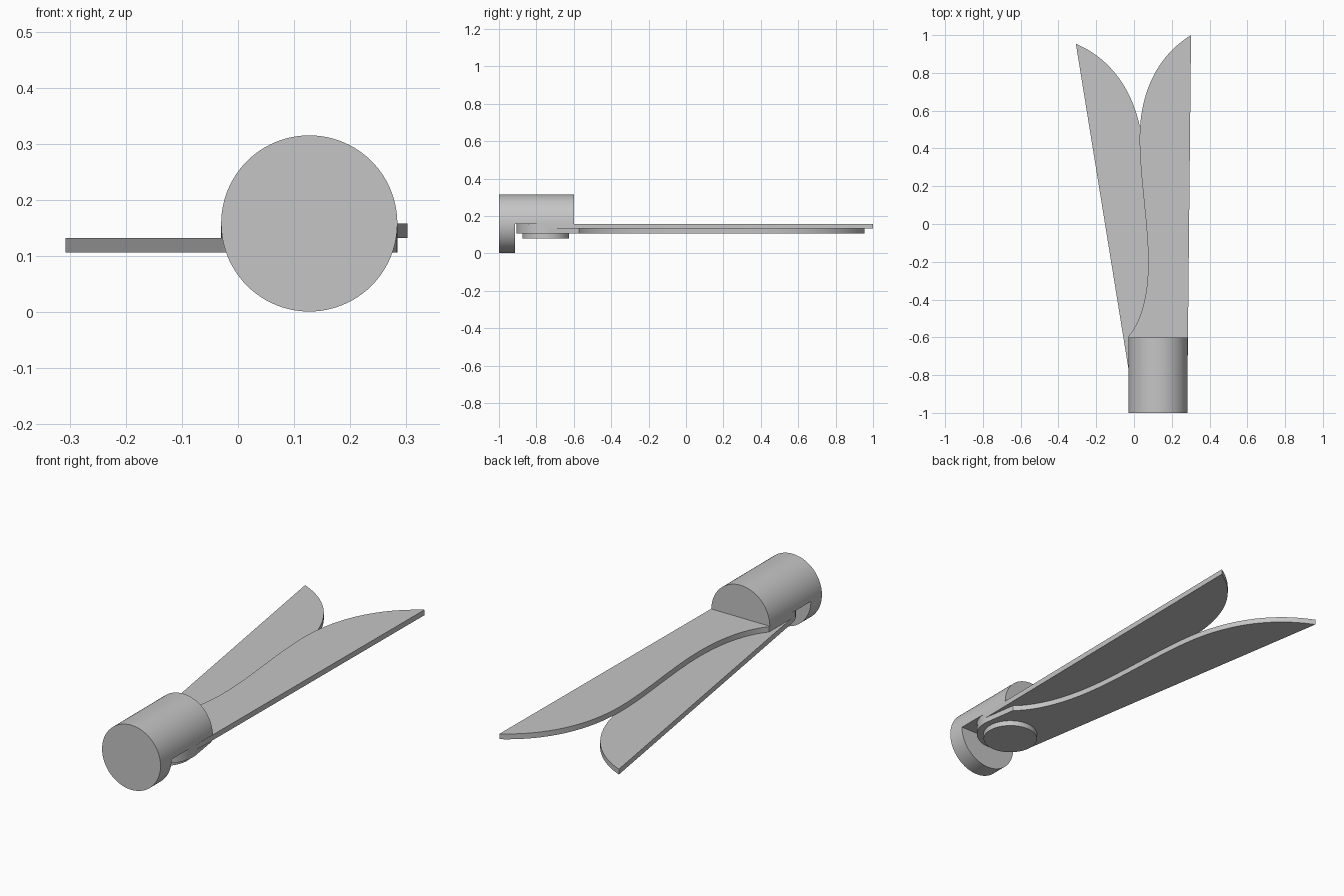
import bpy, bmesh, math
from mathutils import Vector, Matrix
from mathutils.geometry import interpolate_bezier

cube = bpy.data.objects.get("Cube")
if cube:
    bpy.data.objects.remove(cube, do_unlink=True)

COLOUR = (0.56, 0.56, 0.56, 1)
grey = bpy.data.materials.new("plain grey")
grey.use_nodes = True
grey.diffuse_color = COLOUR
grey.node_tree.nodes["Principled BSDF"].inputs["Base Color"].default_value = COLOUR

PX, PY = 0.127, -0.75        # pivot position
R = 0.157                    # handle radius and blade heel radius
AXIS_Z = 0.158               # handle axis height
THICK = 0.026                # blade thickness


def finish(name, bm):
    bmesh.ops.recalc_face_normals(bm, faces=bm.faces)
    mesh = bpy.data.meshes.new(name)
    bm.to_mesh(mesh)
    bm.free()
    mesh.materials.append(grey)
    obj = bpy.data.objects.new(name, mesh)
    bpy.context.collection.objects.link(obj)
    return obj


def smooth(obj):
    bpy.ops.object.select_all(action="DESELECT")
    obj.select_set(True)
    bpy.context.view_layer.objects.active = obj
    bpy.ops.object.shade_smooth_by_angle(angle=math.radians(30))


def cylinder(name, radius, depth, matrix):
    bm = bmesh.new()
    bmesh.ops.create_cone(bm, cap_ends=True, segments=96, radius1=radius,
                          radius2=radius, depth=depth, matrix=matrix)
    return finish(name, bm)


def prism(name, outline, z0, z1):
    bm = bmesh.new()
    face = bm.faces.new([bm.verts.new((x, y, z0)) for x, y in outline])
    ext = bmesh.ops.extrude_face_region(bm, geom=[face])
    top = [v for v in ext["geom"] if isinstance(v, bmesh.types.BMVert)]
    bmesh.ops.translate(bm, verts=top, vec=(0, 0, z1 - z0))
    return finish(name, bm)


# Blade outline: wavy inner edge, straight outer edge, round heel
waves = [((-0.03, -0.595), (0.05, -0.5), (0.075, -0.35), (0.075, -0.2)),
         ((0.075, -0.2), (0.075, 0), (0.03, 0.25), (0.03, 0.45)),
         ((0.03, 0.45), (0.03, 0.72), (0.14, 0.9), (0.302, 1))]
outline = []
for start, h1, h2, end in waves:
    pts = interpolate_bezier(Vector(start), Vector(h1), Vector(h2), Vector(end), 25)
    outline += [p.xy for p in pts[:-1]]
outline.append(Vector((0.302, 1)))
for i in range(49):
    a = -math.pi * i / 48
    outline.append(Vector((PX + R * math.cos(a), PY + R * math.sin(a))))

# Lower blade is the upper one mirrored and swung open about the pivot
pivot = Vector((PX, PY))
swing = Matrix.Rotation(math.radians(8.6), 2)
lower = [pivot + swing @ Vector((PX - p.x, p.y - PY)) for p in outline]

smooth(prism("upper_blade", outline, AXIS_Z - THICK, AXIS_Z))
smooth(prism("lower_blade", lower, AXIS_Z - 2 * THICK, AXIS_Z - THICK))

# Pivot button under the blades
z0, z1 = 0.08, AXIS_Z - 2 * THICK
smooth(cylinder("pivot_button", 0.125, z1 - z0,
                Matrix.Translation((PX, PY, (z0 + z1) / 2))))

# Handle: full round front cap, half round behind it
handle = cylinder("handle", R, 0.4, Matrix.Translation((PX, -0.8, AXIS_Z))
                  @ Matrix.Rotation(math.pi / 2, 4, "X"))
bm = bmesh.new()
bmesh.ops.create_cube(bm, size=1, matrix=Matrix.Translation((PX, -0.415, AXIS_Z - 0.5)))
cutter = finish("handle_cutter", bm)
cutter.hide_render = True
cut = handle.modifiers.new("underside cut", "BOOLEAN")
cut.operation = "DIFFERENCE"
cut.solver = "EXACT"
cut.object = cutter
bpy.context.view_layer.objects.active = handle
bpy.ops.object.modifier_apply(modifier=cut.name)
bpy.data.objects.remove(cutter, do_unlink=True)
smooth(handle)
